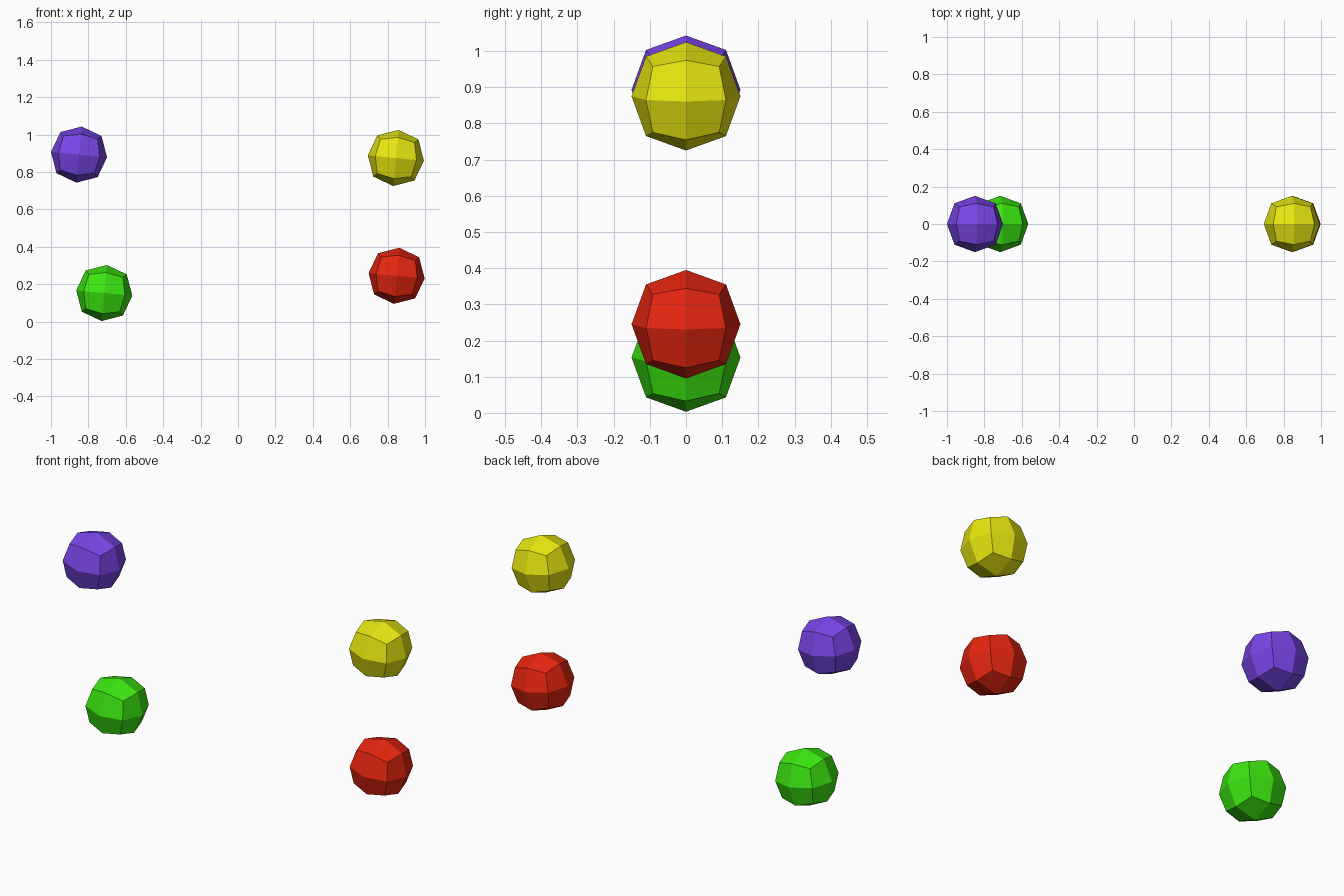
import bpy
import bmesh
import math

default = bpy.data.objects.get("Cube")
if default:
    bpy.data.objects.remove(default, do_unlink=True)

RADIUS = 0.1505
# Distance along each axis for face-centre, edge-middle and corner points
ROUNDING = {1: 1.0, 2: 0.734, 3: 0.608}


def make_material(name, rgb):
    mat = bpy.data.materials.new(name)
    mat.use_nodes = True
    mat.diffuse_color = (*rgb, 1)
    mat.node_tree.nodes["Principled BSDF"].inputs["Base Color"].default_value = (*rgb, 1)
    return mat


def make_ball(name, x, z, tilt, mat):
    """Cube split once per edge and rounded into a 24-sided ball."""
    bm = bmesh.new()
    bmesh.ops.create_cube(bm, size=2)
    bmesh.ops.subdivide_edges(bm, edges=bm.edges[:], cuts=1, use_grid_fill=True)
    for v in bm.verts:
        axes = sum(abs(c) > 0.5 for c in v.co)
        v.co *= RADIUS * ROUNDING[axes]
    mesh = bpy.data.meshes.new(name)
    bm.to_mesh(mesh)
    bm.free()
    mesh.materials.append(mat)
    ball = bpy.data.objects.new(name, mesh)
    ball.location = (x, 0, z)
    ball.rotation_euler.y = math.radians(tilt)
    bpy.context.collection.objects.link(ball)


# Four floating balls
make_ball("purple_ball", -0.85, 0.893, 5.4, make_material("purple", (0.188, 0.061, 0.8)))
make_ball("yellow_ball", 0.844, 0.875, 5.5, make_material("yellow", (0.8, 0.8, 0.005)))
make_ball("red_ball", 0.848, 0.245, 5.5, make_material("red", (0.8, 0.019, 0.005)))
make_ball("green_ball", -0.715, 0.153, 5.3, make_material("green", (0.044, 0.8, 0.005)))
